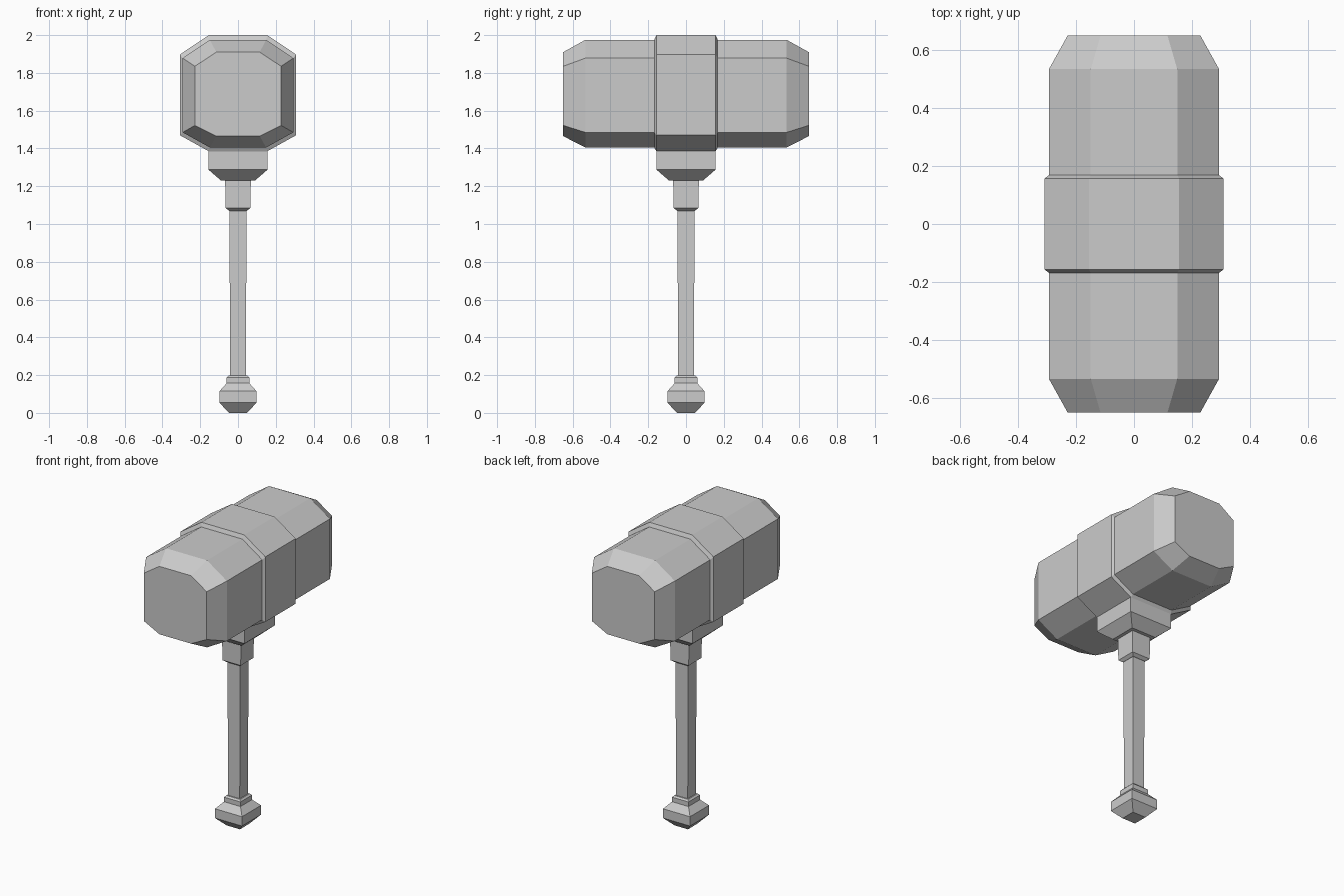
import bpy
import bmesh

cube = bpy.data.objects.get("Cube")
if cube:
    bpy.data.objects.remove(cube, do_unlink=True)

grey = bpy.data.materials.new("plain grey")
grey.use_nodes = True
GREY = (0.6, 0.6, 0.6, 1)
grey.diffuse_color = GREY
grey.node_tree.nodes["Principled BSDF"].inputs["Base Color"].default_value = GREY


def loft(name, rings):
    """Skin a closed, flat-shaded solid through matching rings of points."""
    bm = bmesh.new()
    loops = [[bm.verts.new(p) for p in ring] for ring in rings]
    for a, b in zip(loops, loops[1:]):
        n = len(a)
        for i in range(n):
            j = (i + 1) % n
            bm.faces.new((a[i], a[j], b[j], b[i]))
    bm.faces.new(loops[0])
    bm.faces.new(loops[-1])
    bmesh.ops.recalc_face_normals(bm, faces=bm.faces)
    mesh = bpy.data.meshes.new(name)
    bm.to_mesh(mesh)
    bm.free()
    mesh.materials.append(grey)
    obj = bpy.data.objects.new(name, mesh)
    bpy.context.collection.objects.link(obj)
    return obj


def octagon(y, half, flat, low, low_side, high_side, high):
    """Chamfered rectangle standing across the head at depth y."""
    return [(flat, y, low), (half, y, low_side), (half, y, high_side), (flat, y, high),
            (-flat, y, high), (-half, y, high_side), (-half, y, low_side), (-flat, y, low)]


def square(half, z):
    return [(-half, -half, z), (half, -half, z), (half, half, z), (-half, half, z)]


def square_stack(name, profile):
    return loft(name, [square(half, z) for half, z in profile])


# Head: long chamfered block with tapered striking ends
body = (0.293, 0.149, 1.405, 1.485, 1.878, 1.975)
face = (0.228, 0.115, 1.465, 1.522, 1.835, 1.91)
band = (0.308, 0.155, 1.385, 1.47, 1.897, 2.0)
loft("hammer_head", [octagon(-0.65, *face), octagon(-0.533, *body),
                     octagon(0.533, *body), octagon(0.65, *face)])

# Raised band round the middle of the head
loft("head_band", [octagon(-0.168, *body), octagon(-0.157, *band),
                   octagon(0.157, *band), octagon(0.168, *body)])

# Socket under the head, narrowing to the neck
square_stack("head_socket", [(0.157, 1.45), (0.157, 1.288), (0.09, 1.23)])
square_stack("handle_neck", [(0.068, 1.24), (0.066, 1.085), (0.047, 1.07)])

# Shaft
square_stack("handle_shaft", [(0.045, 1.09), (0.042, 0.18)])

# Pommel
square_stack("pommel", [(0.05, 0.197), (0.06, 0.187), (0.06, 0.157), (0.098, 0.115),
                        (0.098, 0.054), (0.048, 0.0)])
